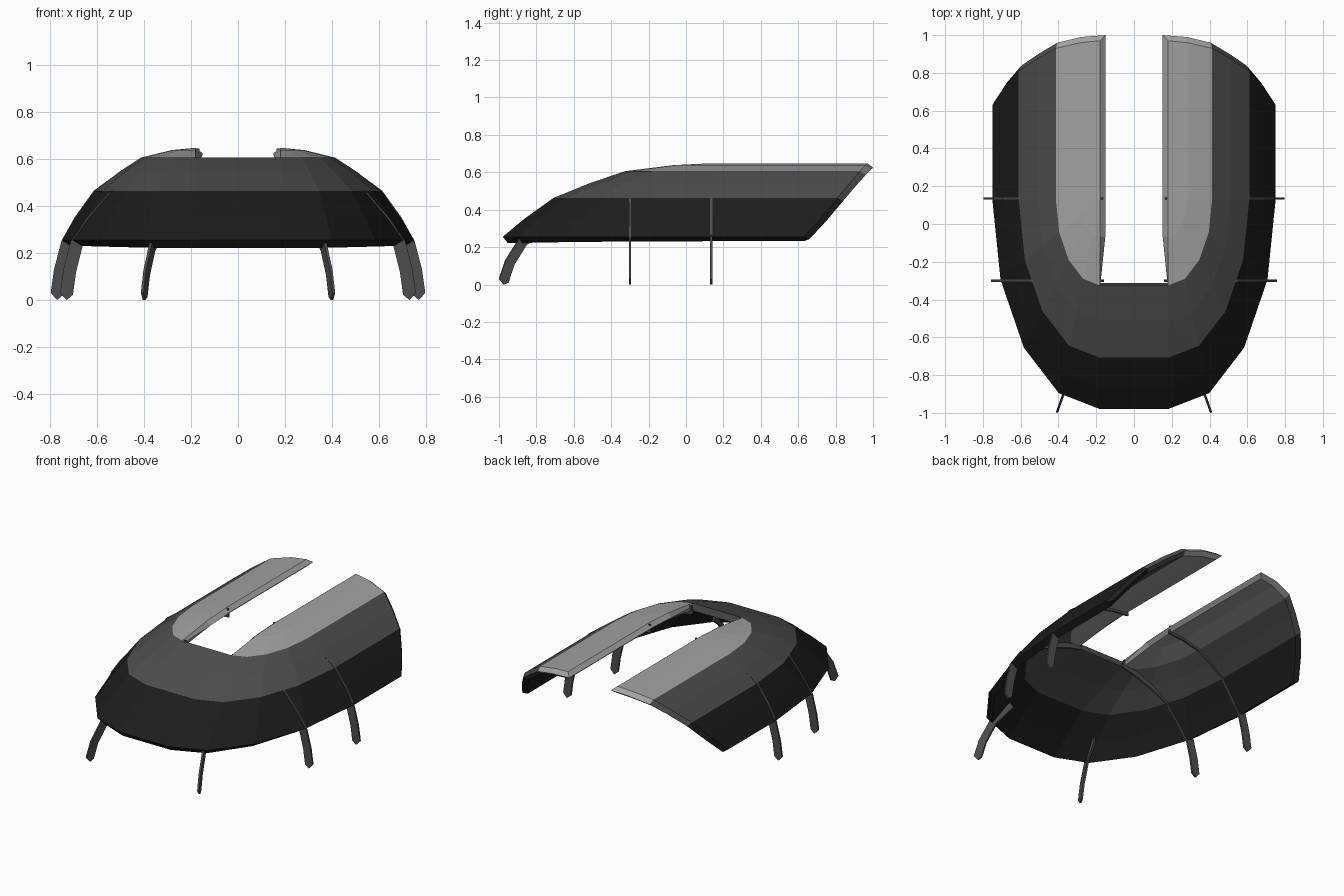
import bpy, bmesh, math
from mathutils import Vector

if "Cube" in bpy.data.objects:
    bpy.data.objects.remove(bpy.data.objects["Cube"])


def material(name, v):
    m = bpy.data.materials.new(name)
    m.diffuse_color = (v, v, v, 1)
    m.use_nodes = True
    m.node_tree.nodes["Principled BSDF"].inputs["Base Color"].default_value = m.diffuse_color
    return m


DARK = material("near black", 0.012)
MID = material("dark grey", 0.075)
LIGHT = material("light grey", 0.36)
LEG = material("leg grey", 0.075)

# Shell rows from bottom to crown: radius factor, height, rear end
K = [1.0, 0.895, 0.755, 0.58, 0.41, 0.18, 0.0]
Z = [0.255, 0.352, 0.463, 0.542, 0.606, 0.638, 0.648]
REAR = [0.63, 0.72, 0.81, 0.875, 0.93, 0.96, 0.97]
CX, CY, RX, RY = 0.18, 0.13, 0.57, 1.11
SHELL = 0.045


def point(c, r, s):
    """Column 0 is the front, 4 the side, 5 the rear end."""
    a = math.radians(22.5 * min(c, 4))
    x = CX + RX * K[r] * math.sin(a)
    y = REAR[r] if c == 5 else CY - RY * K[r] * math.cos(a)
    return Vector((s * x, y, Z[r]))


# Outer shell: two quarter domes with straight rear wings and a front strip
bm = bmesh.new()


def panel(pts, row):
    keep = [p for i, p in enumerate(pts) if (p - pts[i - 1]).length > 1e-5]
    f = bm.faces.new([bm.verts.new(p) for p in keep])
    f.material_index = 0 if row < 2 else 1 if row < 4 else 2


for r in range(6):
    for s in (1, -1):
        for c in range(5):
            panel([point(c, r, s), point(c + 1, r, s),
                   point(c + 1, r + 1, s), point(c, r + 1, s)], r)
    if r < 4:
        panel([point(0, r, -1), point(0, r, 1),
               point(0, r + 1, 1), point(0, r + 1, -1)], r)
bmesh.ops.remove_doubles(bm, verts=bm.verts[:], dist=1e-4)
bm.normal_update()
for f in bm.faces:
    if f.normal.z < 0:
        f.normal_flip()
bm.normal_update()

# Inner shell, and a ridged rim that joins it to the outer shell
outer_faces = bm.faces[:]
border = [e for e in bm.edges if e.is_boundary]
border_info = [(e.verts[0], e.verts[1], e.link_faces[0].material_index) for e in border]
inner = {v: bm.verts.new(v.co - v.normal * SHELL) for v in bm.verts[:]}
ridge = {}
for a, b, _ in border_info:
    for v in (a, b):
        if v not in ridge:
            p = (v.co + inner[v].co) / 2
            if v.co.y > 0.6:
                p.y = v.co.y + 0.03
            if abs(v.co.x) < 0.2 and v.co.z > 0.61:
                p.x = math.copysign(0.152, v.co.x)
            ridge[v] = bm.verts.new(p)
for f in outer_faces:
    g = bm.faces.new([inner[v] for v in reversed(f.verts)])
    g.material_index = f.material_index
for a, b, mi in border_info:
    for quad in ((a, b, ridge[b], ridge[a]), (ridge[a], ridge[b], inner[b], inner[a])):
        bm.faces.new(quad).material_index = mi
bmesh.ops.recalc_face_normals(bm, faces=bm.faces[:])
me = bpy.data.meshes.new("shell")
bm.to_mesh(me)
bm.free()
for m in (DARK, MID, LIGHT):
    me.materials.append(m)
bpy.context.collection.objects.link(bpy.data.objects.new("shell", me))


# Rib legs: thin plates following the shell and ending in a pointed foot
def rib_leg(name, origin, direction, path, width=0.055, thick=0.012):
    o = Vector(origin)
    d = Vector(direction).normalized()
    side = Vector((-d.y, d.x, 0)) * thick / 2
    pts = [Vector(p) for p in path]
    inside = []
    for i, p in enumerate(pts):
        t = (pts[min(i + 1, len(pts) - 1)] - pts[max(i - 1, 0)]).normalized()
        inside.append(p + Vector((t.y, -t.x)) * width)
    tip = (pts[-1] + inside[-1]) / 2
    tip.y = 0.0
    b = bmesh.new()

    def ring(off):
        def mk(p):
            return b.verts.new(o + d * p.x + Vector((0, 0, p.y)) + off)
        return [mk(p) for p in pts], [mk(p) for p in inside], mk(tip)

    rings = [ring(side), ring(-side)]
    for A, B, T in rings:
        for i in range(len(A) - 1):
            b.faces.new((A[i], A[i + 1], B[i + 1], B[i]))
        b.faces.new((A[-1], T, B[-1]))
    loops = [A + [T] + B[::-1] for A, B, T in rings]
    n = len(loops[0])
    for i in range(n):
        j = (i + 1) % n
        b.faces.new((loops[0][i], loops[0][j], loops[1][j], loops[1][i]))
    bmesh.ops.recalc_face_normals(b, faces=b.faces[:])
    mesh = bpy.data.meshes.new(name)
    b.to_mesh(mesh)
    b.free()
    mesh.materials.append(LEG)
    ob = bpy.data.objects.new(name, mesh)
    bpy.context.collection.objects.link(ob)
    ob.modifiers.new("mirror", "MIRROR").use_mirror_merge = False


rib_leg("rear_leg", (0, 0.135, 0), (1, 0, 0),
        [(0.165, 0.645), (0.28, 0.634), (0.41, 0.602), (0.512, 0.54), (0.614, 0.465),
         (0.694, 0.354), (0.752, 0.25), (0.783, 0.13), (0.797, 0.03)])
rib_leg("middle_leg", (0, -0.3, 0), (1, 0, 0),
        [(0.17, 0.602), (0.27, 0.58), (0.42, 0.525), (0.55, 0.458),
         (0.643, 0.35), (0.712, 0.25), (0.743, 0.13), (0.757, 0.03)])
rib_leg("front_leg", (0.37, -0.89, 0), (0.33, -0.94, 0),
        [(-0.13, 0.335), (0.0, 0.25), (0.08, 0.13), (0.115, 0.03)])
